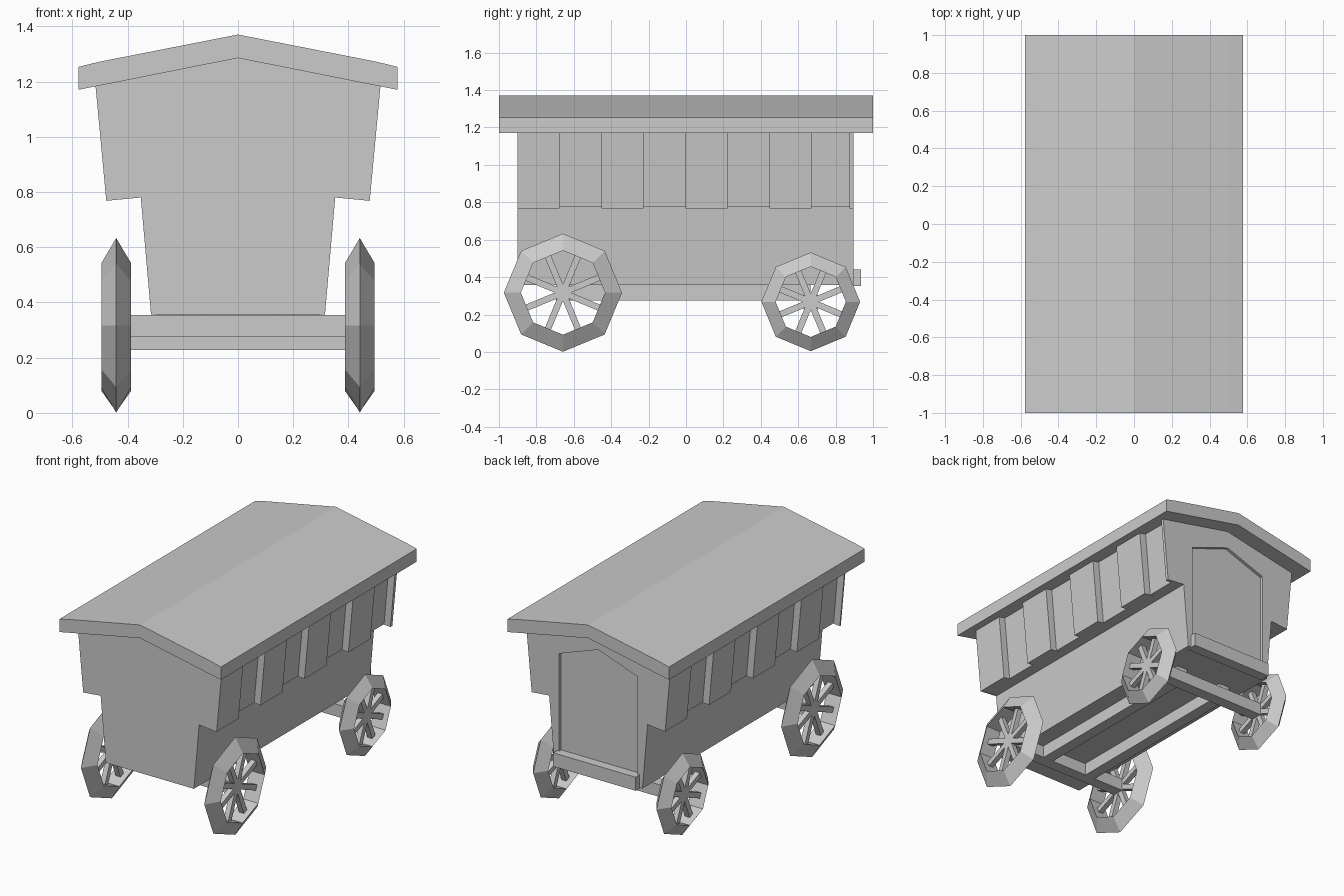
import bpy, bmesh, math
from mathutils import Matrix, Vector

if "Cube" in bpy.data.objects:
    bpy.data.objects.remove(bpy.data.objects["Cube"])

grey = bpy.data.materials.new("plain grey")
grey.use_nodes = True
grey.diffuse_color = (0.6, 0.6, 0.6, 1)
grey.node_tree.nodes["Principled BSDF"].inputs["Base Color"].default_value = (0.6, 0.6, 0.6, 1)


def finish(name, bm):
    bmesh.ops.recalc_face_normals(bm, faces=bm.faces)
    mesh = bpy.data.meshes.new(name)
    bm.to_mesh(mesh)
    bm.free()
    mesh.materials.append(grey)
    obj = bpy.data.objects.new(name, mesh)
    bpy.context.collection.objects.link(obj)
    return obj


def mirrored(half):
    """Close a right-hand outline, given bottom to top, over the middle plane."""
    return half + [(-x, z) for x, z in reversed(half) if x > 0]


def prism(name, outline, y0, y1):
    """Extrude an outline in x and z along y."""
    bm = bmesh.new()
    face = bm.faces.new([bm.verts.new((x, y0, z)) for x, z in outline])
    new = bmesh.ops.extrude_face_region(bm, geom=[face])["geom"]
    bmesh.ops.translate(bm, vec=(0, y1 - y0, 0),
                        verts=[v for v in new if isinstance(v, bmesh.types.BMVert)])
    return finish(name, bm)


def box(name, x, y, z):
    return prism(name, [(x[0], z[0]), (x[1], z[0]), (x[1], z[1]), (x[0], z[1])], *y)


# Roof
prism("roof", [(0, 1.285), (0.578, 1.17), (0.578, 1.253), (0.5, 1.272), (0, 1.37),
               (-0.5, 1.272), (-0.578, 1.253), (-0.578, 1.17)], -1, 1)

# Body core and the two end walls; the back wall has a doorway
FRONT, BACK, WALL = -0.9, 0.895, 0.02
lower = [(0.315, 0.357), (0.352, 0.78)]
core = lower + [(0.432, 0.775), (0.47, 1.195), (0, 1.29)]
outer = lower + [(0.477, 0.768), (0.516, 1.185), (0, 1.29)]
doorway = [(-0.28, 0.357), (-0.28, 1.07), (0, 1.17), (0.28, 1.07), (0.28, 0.357)]
prism("body", mirrored(core), FRONT + WALL / 2, BACK - WALL)
prism("front_wall", mirrored(outer), FRONT, FRONT + WALL / 2)
prism("back_wall", mirrored(outer) + doorway, BACK - WALL, BACK)
box("door_sill", (-0.295, 0.295), (BACK - WALL - 0.01, 0.935), (0.352, 0.44))

# Raised side panels, staggered between the two sides
step = (BACK - FRONT) / 8
panel = [(0.40, 0.777), (0.477, 0.768), (0.516, 1.185), (0.44, 1.2)]
for i in range(8):
    side = 1 if i % 2 == 0 else -1
    prism(f"side_panel_{i + 1}", [(side * x, z) for x, z in panel],
          FRONT + i * step, FRONT + (i + 1) * step)

# Chassis
for name, x in (("left_beam", 0.168), ("right_beam", -0.168)):
    box(name, (x - 0.037, x + 0.037), (-0.66, 0.665), (0.276, 0.357))


def wheel(name, x, y, z, radius, inner):
    """Eight-sided rim of triangular section with eight spokes to its flats."""
    bm = bmesh.new()
    rings = []
    for i in range(8):
        turn = Matrix.Rotation(i * math.pi / 4, 3, "X")
        rings.append([bm.verts.new(turn @ Vector(p)) for p in
                      ((0, 0, radius), (0.054, 0, inner), (-0.054, 0, inner))])
    for i in range(8):
        a, b = rings[i], rings[(i + 1) % 8]
        for j in range(3):
            k = (j + 1) % 3
            bm.faces.new((a[j], a[k], b[k], b[j]))
    reach = inner * math.cos(math.pi / 8) + 0.005
    for i in range(8):
        turn = Matrix.Rotation((i + 0.5) * math.pi / 4, 4, "X")
        size = Matrix.Diagonal((0.034, 0.034, reach, 1))
        bmesh.ops.create_cube(bm, size=1,
                              matrix=turn @ Matrix.Translation((0, 0, reach / 2)) @ size)
    finish(name, bm).location = (x, y, z)


# Wheels and axles
for end, y, z, radius, inner in (("front", -0.658, 0.317, 0.316, 0.225),
                                 ("back", 0.667, 0.268, 0.264, 0.188)):
    box(end + "_axle", (-0.44, 0.44), (y - 0.038, y + 0.038), (z - 0.041, z + 0.038))
    for side, x in (("left", 0.441), ("right", -0.441)):
        wheel(f"{end}_{side}_wheel", x, y, z, radius, inner)
